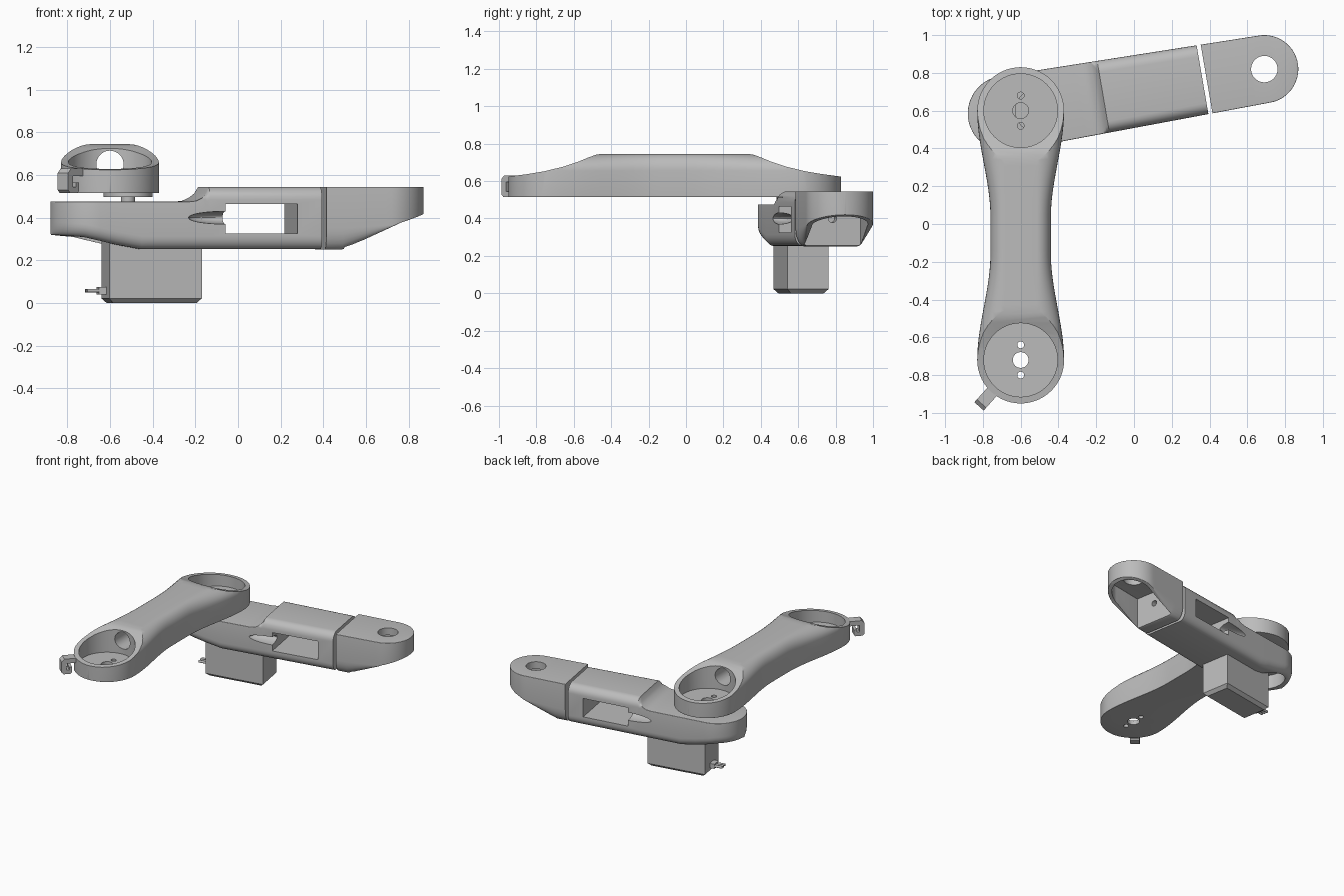
import bpy, bmesh
from math import cos, sin, pi, sqrt, atan2
from mathutils import Matrix, Vector

cube = bpy.data.objects.get("Cube")
if cube:
    bpy.data.objects.remove(cube)

gray = bpy.data.materials.new("plain gray")
gray.use_nodes = True
gray.diffuse_color = (0.5, 0.5, 0.5, 1)
gray.node_tree.nodes["Principled BSDF"].inputs["Base Color"].default_value = (0.5, 0.5, 0.5, 1)

# Local frames: u runs along each link, v across it
LOWER = Matrix.Translation((-0.68, 0.585, 0)) @ Matrix.Rotation(atan2(0.235, 1.37), 4, 'Z')
UPPER = Matrix.Translation((-0.6, -0.06, 0)) @ Matrix.Rotation(pi / 2, 4, 'Z')


def finish(name, bm, frame):
    bmesh.ops.recalc_face_normals(bm, faces=bm.faces)
    bm.transform(frame)
    mesh = bpy.data.meshes.new(name)
    bm.to_mesh(mesh)
    bm.free()
    mesh.materials.append(gray)
    obj = bpy.data.objects.new(name, mesh)
    bpy.context.collection.objects.link(obj)
    return obj


def activate(obj):
    bpy.ops.object.select_all(action='DESELECT')
    obj.select_set(True)
    bpy.context.view_layer.objects.active = obj


def smooth(obj):
    activate(obj)
    bpy.ops.object.shade_smooth_by_angle(angle=0.5)


def combine(obj, cutter, operation='DIFFERENCE'):
    mod = obj.modifiers.new("cut", 'BOOLEAN')
    mod.object, mod.operation, mod.solver = cutter, operation, 'EXACT'
    activate(obj)
    bpy.ops.object.modifier_apply(modifier=mod.name)
    bpy.data.objects.remove(cutter)


def cylinder(name, centre, radius, depth, frame, axis='Z', sides=48):
    bm = bmesh.new()
    bmesh.ops.create_cone(bm, cap_ends=True, segments=sides, radius1=radius, radius2=radius, depth=depth)
    turn = {'X': Matrix.Rotation(pi / 2, 4, 'Y'), 'Y': Matrix.Rotation(pi / 2, 4, 'X'), 'Z': Matrix()}
    bm.transform(Matrix.Translation(centre) @ turn[axis])
    return finish(name, bm, frame)


def box(name, low, high, frame):
    bm = bmesh.new()
    bmesh.ops.create_cube(bm, size=1)
    low, high = Vector(low), Vector(high)
    bm.transform(Matrix.Translation((low + high) / 2) @ Matrix.Diagonal((*(high - low), 1)))
    return finish(name, bm, frame)


def prism(name, points, half, frame):
    """Extrude a (u, z) outline across v."""
    bm = bmesh.new()
    a, b = ([bm.verts.new((u, v, z)) for u, z in points] for v in (-half, half))
    bm.faces.new(a)
    bm.faces.new(b)
    for i in range(len(a)):
        j = (i + 1) % len(a)
        bm.faces.new((a[i], a[j], b[j], b[i]))
    return finish(name, bm, frame)


def loft(name, stations, section, frame, seg=6):
    """Skin rounded-box sections (half width, bottom, top, top radii, bottom radii)."""
    bm = bmesh.new()
    rings = []
    for u in stations:
        w, zb, zt, tx, tz, bx, bz = section(u)
        tx, bx = min(tx, w * 0.9), min(bx, w * 0.9)
        ring = []
        for corner in range(4):
            rx, rz = (tx, tz) if corner < 2 else (bx, bz)
            sx = 1 if corner in (0, 3) else -1
            cz = zt - rz if corner < 2 else zb + rz
            for k in range(seg + 1):
                a = pi / 2 * (corner + k / seg)
                ring.append(bm.verts.new((u, sx * (w - rx) + rx * cos(a), cz + rz * sin(a))))
        rings.append(ring)
    for p, q in zip(rings, rings[1:]):
        for i in range(len(p)):
            j = (i + 1) % len(p)
            bm.faces.new((p[i], p[j], q[j], q[i]))
    bm.faces.new(rings[0])
    bm.faces.new(rings[-1])
    return finish(name, bm, frame)


def interp(x, pts):
    if x <= pts[0][0]:
        return pts[0][1]
    for (a, p), (b, q) in zip(pts, pts[1:]):
        if x <= b:
            return p + (q - p) * (x - a) / (b - a)
    return pts[-1][1]


def arc_width(d, r):
    return max(r * sqrt(max(1 - (d / r) ** 2, 0)), 0.006)


def steps(a, b, n):
    return [a + (b - a) * i / n for i in range(n + 1)]


def cap(r, n=14):
    return [r * sin(pi / 2 * i / n) for i in range(1, n + 1)]


# Upper arm: waisted loft trimmed by a side profile
REACH, R = 0.66, 0.23


def upper_section(u):
    t = abs(u)
    s = min(max((t - 0.1) / (REACH - 0.1), 0), 1)
    w = 0.16 + 0.07 * s * s * (3 - 2 * s) if t <= REACH else arc_width(t - REACH, R)
    return w, 0.515, 0.745, max(w - 0.085, 0.004), 0.09, 0.003, 0.003


tips = [REACH + c for c in cap(R)]
upper = loft("upper_arm", [-t for t in reversed(tips)] + steps(-REACH, REACH, 36) + tips, upper_section, UPPER, 8)
slope = [(0.92, 0.62), (0.79, 0.637), (0.7, 0.652), (0.6, 0.676), (0.52, 0.702), (0.46, 0.727), (0.42, 0.741), (0.38, 0.748)]
outline = [(-0.92, 0.4), (0.92, 0.4)] + slope + [(-u, z) for u, z in reversed(slope)]
combine(upper, prism("trim", outline, 0.4, UPPER), 'INTERSECT')
for end in (-REACH, REACH):
    combine(upper, cylinder("pocket", (end, 0, 0.745), 0.195, 0.4, UPPER, sides=64))
    for offset, radius in ((0, 0.042), (-0.08, 0.018), (0.08, 0.018)):
        combine(upper, cylinder("hole", (end + offset, 0, 0.53), radius, 0.1, UPPER, sides=24))
combine(upper, cylinder("tunnel", (0, 0, 0.65), 0.064, 1.12, UPPER, 'X'))
smooth(upper)

# Cable hook on the free end
hook_frame = Matrix.Translation((-0.6, -0.72, 0)) @ Matrix.Rotation(atan2(-0.245, -0.22), 4, 'Z')
prism("cable_hook", [(0.22, 0.595), (0.22, 0.63), (0.31, 0.63), (0.33, 0.61), (0.33, 0.53), (0.315, 0.515),
                     (0.265, 0.515), (0.255, 0.525), (0.255, 0.565), (0.275, 0.565), (0.275, 0.545),
                     (0.295, 0.545), (0.295, 0.595)], 0.033, hook_frame)


# Lower arm: tapered link with a raised, rounded housing
def taper(u):
    return 0.2 - 0.0145 * u


def lower_section(u):
    w = arc_width(u, 0.2) if u < 0 else taper(u)
    zt = interp(u, [(0.42, 0.475), (0.46, 0.48), (0.49, 0.495), (0.51, 0.515), (0.525, 0.545)])
    zb = interp(u, [(-0.2, 0.32), (-0.07, 0.31), (0.08, 0.275), (0.2, 0.253)])
    r = interp(u, [(0.49, 0.004), (0.525, 0.06)])
    return w, zb, zt, r, r, 0.045, 0.06


JOINT = 1.058
lower = loft("lower_arm", [-c for c in reversed(cap(0.2))] + steps(0, 0.4, 10)
             + [0.42, 0.44, 0.46, 0.475, 0.49, 0.5, 0.51, 0.525, JOINT], lower_section, LOWER)
combine(lower, box("window", (0.597, -0.4, 0.325), (0.942, 0.4, 0.465), LOWER))
for side in (-1, 1):
    # Tapered cable grooves leading to the window
    bm = bmesh.new()
    bmesh.ops.create_uvsphere(bm, u_segments=24, v_segments=16, radius=1)
    bm.transform(Matrix.Translation((0.6, side * 0.19, 0.4)) @ Matrix.Diagonal((0.18, 0.08, 0.03, 1)))
    combine(lower, finish("groove", bm, LOWER))
combine(lower, cylinder("recess", (0, 0, 0.3), 0.15, 0.24, LOWER))
smooth(lower)


# Tip bracket: sloped underside, hollow from below
TIP, TIP_R = 1.39, 0.18


def tip_width(u):
    return taper(u) if u <= TIP else arc_width(u - TIP, TIP_R)


def tip_section(u):
    zb = interp(u, [(1.16, 0.25), (1.28, 0.305), (1.43, 0.375), (1.57, 0.42)])
    k = interp(u, [(1.16, 1), (1.4, 0.05)])
    return tip_width(u), zb, 0.545, 0.003, 0.003, 0.05 * k, 0.1 * k


def hollow_section(u):
    w = taper(u) - 0.03 if u <= TIP else arc_width(u - TIP, TIP_R - 0.028)
    return w, 0.1, 0.49, 0.003, 0.003, 0.003, 0.003


bracket = loft("tip_bracket", [1.08, 1.16] + steps(1.18, TIP, 8) + [TIP + c for c in cap(TIP_R)], tip_section, LOWER)
combine(bracket, loft("hollow", [1.17, TIP] + [TIP + c for c in cap(TIP_R - 0.028)], hollow_section, LOWER))
combine(bracket, cylinder("pivot_hole", (TIP, 0, 0.5), 0.07, 0.3, LOWER))
for v, radius in ((-0.05, 0.012), (0, 0.022), (0.05, 0.012)):
    combine(bracket, cylinder("hole", (1.16, v, 0.4), radius, 0.1, LOWER, 'X', 20))
smooth(bracket)

# Motor with chamfered base, output shaft and horn
motor = box("motor", (0.056, -0.128, 0), (0.496, 0.094, 0.4), LOWER)
bm = bmesh.new()
bm.from_mesh(motor.data)
base = [e for e in bm.edges if all(v.co.z < 0.01 for v in e.verts)]
bmesh.ops.bevel(bm, geom=base, offset=0.022, segments=1, affect='EDGES')
bm.to_mesh(motor.data)
bm.free()
smooth(cylinder("motor_shaft", (-0.515, 0.6, 0.48), 0.033, 0.06, Matrix()))
smooth(cylinder("motor_horn", (-0.515, 0.6, 0.507), 0.115, 0.022, Matrix()))

# Motor cable plug
box("cable_plug", (0.02, -0.05, 0.04), (0.06, 0.016, 0.075), LOWER)
for v in (-0.04, -0.017, 0.006):
    smooth(cylinder("cable_wire", (0, v, 0.058), 0.009, 0.07, LOWER, 'X', 12))
